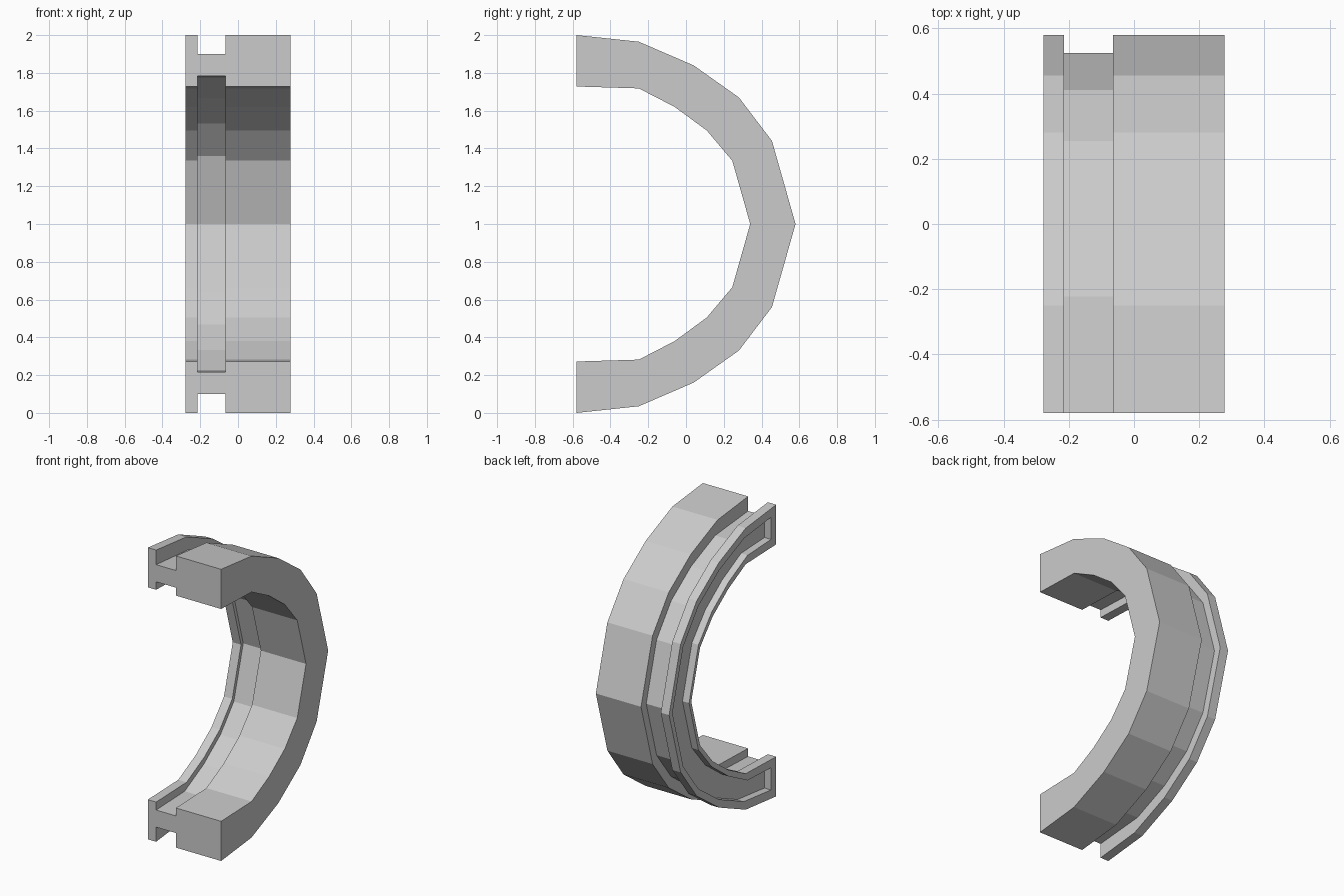
import bpy
import bmesh

cube = bpy.data.objects.get("Cube")
if cube:
    bpy.data.objects.remove(cube, do_unlink=True)

grey = bpy.data.materials.new("plain grey")
grey.use_nodes = True
colour = (0.6, 0.6, 0.6, 1)
grey.diffuse_color = colour
grey.node_tree.nodes["Principled BSDF"].inputs["Base Color"].default_value = colour

# Upper half of the arc as (y, height above the middle); the last point is the middle
OUTER = [(-0.58, 1.0), (-0.25, 0.965), (0.04, 0.84), (0.28, 0.67), (0.455, 0.44), (0.58, 0)]
INNER = [(-0.58, 0.728), (-0.25, 0.718), (-0.06, 0.62), (0.11, 0.495), (0.245, 0.335), (0.34, 0)]
MID_Y = 0.02


def arc(half, scale, end_y):
    """Whole arc, resized about its centre, with its two ends kept flat at end_y."""
    pts = [(MID_Y + (y - MID_Y) * scale, h * scale) for y, h in half]
    pts[0] = (end_y, pts[0][1])
    return [(y, 1 + h) for y, h in pts] + [(y, 1 - h) for y, h in reversed(pts[:-1])]


def sweep(name, section, end_y):
    """Loft a closed section of (x, arc, scale) points along the arc."""
    bm = bmesh.new()
    rails = []
    for x, half, scale in section:
        rails.append([bm.verts.new((x, y, z)) for y, z in arc(half, scale, end_y)])
    for a, b in zip(rails, rails[1:] + rails[:1]):
        for i in range(len(a) - 1):
            bm.faces.new((a[i], a[i + 1], b[i + 1], b[i]))
    for end in (0, -1):
        bm.faces.new([rail[end] for rail in rails])
    bmesh.ops.recalc_face_normals(bm, faces=bm.faces)
    mesh = bpy.data.meshes.new(name)
    bm.to_mesh(mesh)
    bm.free()
    mesh.materials.append(grey)
    obj = bpy.data.objects.new(name, mesh)
    bpy.context.collection.objects.link(obj)
    return obj


# Half ring with a groove around its outside and its inside
LEFT, RIGHT = 0.278, -0.278
GROOVE_A, GROOVE_B = -0.215, -0.065
outside = [(RIGHT, 1), (GROOVE_A, 1), (GROOVE_A, 0.9), (GROOVE_B, 0.9), (GROOVE_B, 1), (LEFT, 1)]
inside = [(LEFT, 1), (GROOVE_B, 1), (GROOVE_B, 1.075), (GROOVE_A, 1.075), (GROOVE_A, 1), (RIGHT, 1)]
section = [(x, OUTER, s) for x, s in outside] + [(x, INNER, s) for x, s in inside]
ring = sweep("grooved_half_ring", section, -0.58)

# Shallow pocket sunk into the side of the thin flange
FLOOR, PROUD = RIGHT + 0.05, RIGHT - 0.05
pocket = sweep("pocket_cutter", [(PROUD, OUTER, 0.935), (FLOOR, OUTER, 0.935),
                                 (FLOOR, INNER, 1.075), (PROUD, INNER, 1.075)], -0.525)
pocket.hide_render = True
cut = ring.modifiers.new("pocket", "BOOLEAN")
cut.operation = "DIFFERENCE"
cut.solver = "EXACT"
cut.object = pocket
bpy.context.view_layer.objects.active = ring
bpy.ops.object.modifier_apply(modifier=cut.name)
bpy.data.objects.remove(pocket, do_unlink=True)
